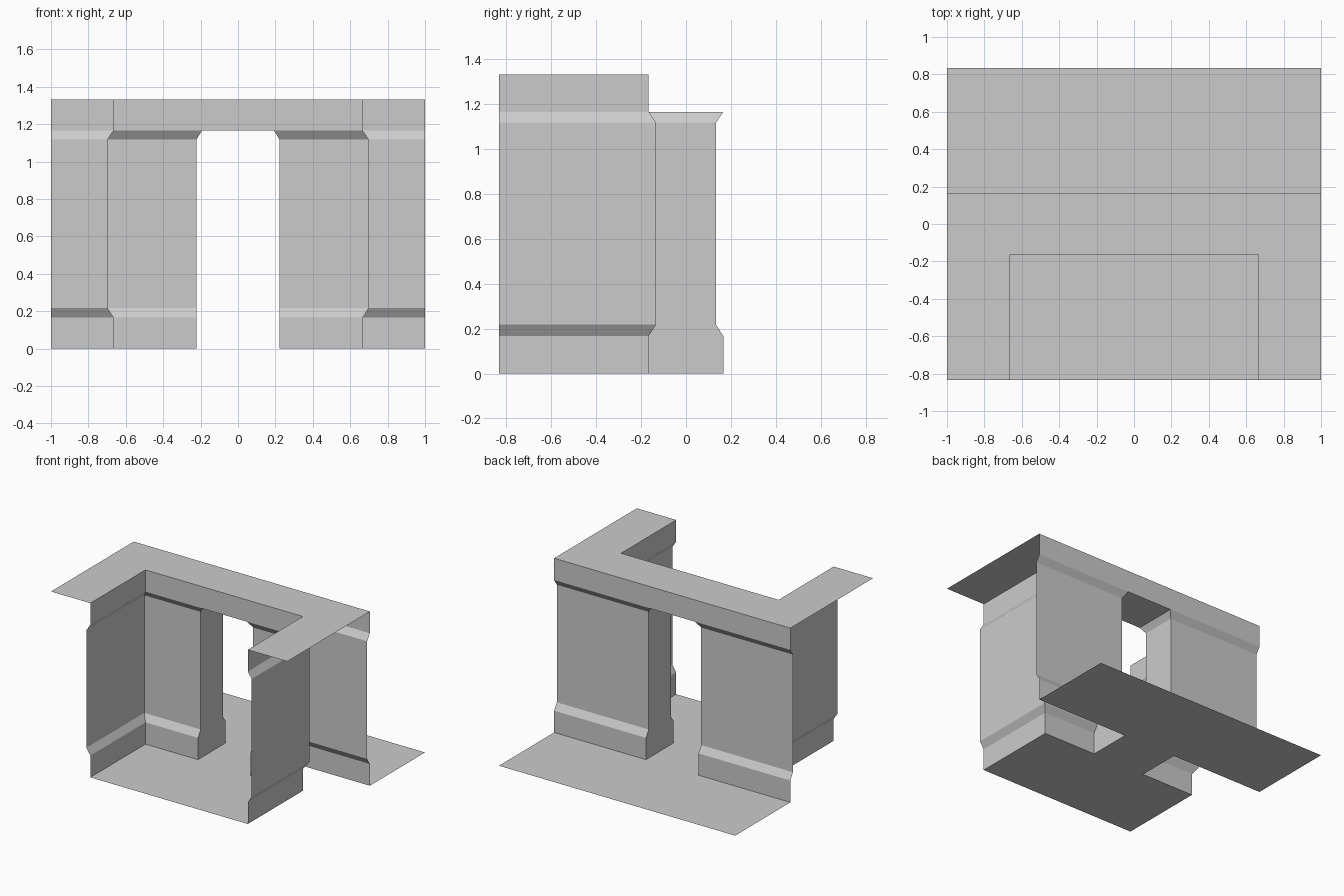
import bpy, bmesh

if "Cube" in bpy.data.objects:
    bpy.data.objects.remove(bpy.data.objects["Cube"])

IN, WALL, FAR = 2/3, 1/6, 5/6      # alcove half width, wall face, outer edge
DOOR, TOP = 0.222, 4/3

def make(name, quads):
    """Right-hand half from quads, welded and mirrored across x = 0."""
    bm = bmesh.new()
    for q in quads:
        bm.faces.new([bm.verts.new(p) for p in q])
    bmesh.ops.remove_doubles(bm, verts=bm.verts, dist=1e-4)
    me = bpy.data.meshes.new(name)
    bm.to_mesh(me)
    bm.free()
    ob = bpy.data.objects.new(name, me)
    bpy.context.collection.objects.link(ob)
    m = ob.modifiers.new("Mirror", 'MIRROR')
    m.use_clip = True
    return ob

def sweep(rows):
    """Quads between stacked plan outlines, facing away from the wall core."""
    return [(a[i+1], a[i], b[i], b[i+1])
            for a, b in zip(rows, rows[1:]) for i in range(len(a)-1)]

def rect(x0, x1, y0, y1, z, up=True):
    q = [(x0, y0, z), (x1, y0, z), (x1, y1, z), (x0, y1, z)]
    return q if up else q[::-1]

def outline(o, d, z):
    """Alcove side, alcove end, door jamb and back face, recessed by o."""
    return [(x, y, z) for x, y in ((IN+o, -FAR), (IN+o, -WALL+o), (d, -WALL+o),
                                   (d, WALL-o), (1, WALL-o))]

# Walls with recessed panels and door jambs: recess, door half width, height
profile = [(0, DOOR, 0), (0, DOOR, 1/6), (0.033, DOOR, 0.218),
           (0.033, DOOR, 1.118), (0, 0.192, 7/6)]
make("panel_walls", sweep([outline(*p) for p in profile]))

# Flush band above the panels, with the underside of the door head
front = [[(IN, -FAR, z), (IN, -WALL, z), (0.192, -WALL, z), (0, -WALL, z)]
         for z in (7/6, TOP)]
back = [[(0, WALL, z), (0.192, WALL, z), (1, WALL, z)] for z in (7/6, TOP)]
make("header_band", sweep(front) + sweep(back)
     + [rect(0, 0.192, -WALL, WALL, 7/6, up=False)])

# Wall top
make("wall_top", [rect(0, IN, -WALL, WALL, TOP), rect(IN, 1, -WALL, WALL, TOP),
                  rect(IN, 1, -FAR, -WALL, TOP)])

# Floor of the alcove, the doorway and the area behind
make("floor", [rect(0, DOOR, -FAR, -WALL, 0), rect(DOOR, IN, -FAR, -WALL, 0),
               rect(0, DOOR, -WALL, WALL, 0),
               rect(0, DOOR, WALL, FAR, 0), rect(DOOR, 1, WALL, FAR, 0)])
